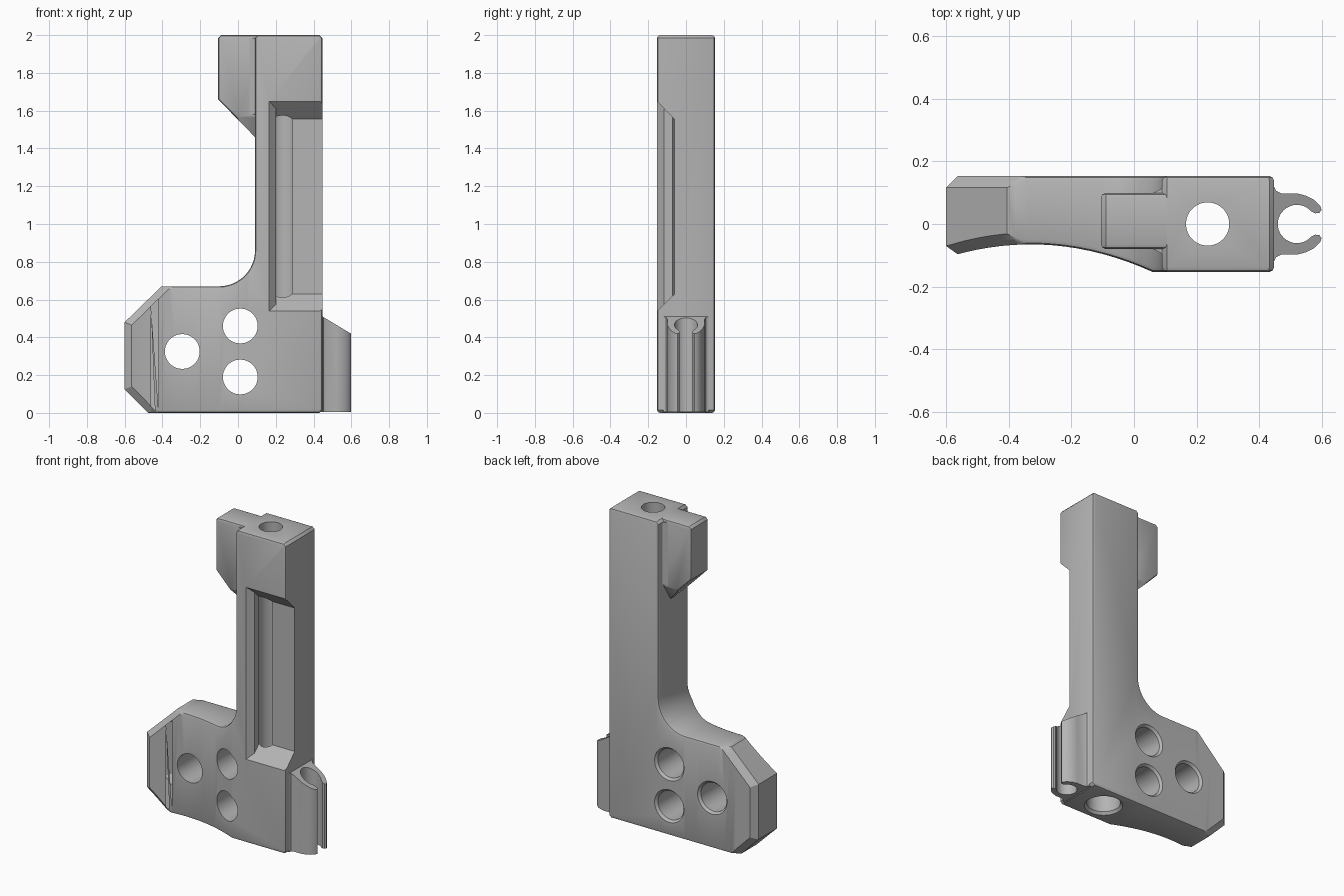
import bpy, bmesh
from math import sin, cos, pi, radians
from mathutils import Vector

scene_cube = bpy.data.objects.get("Cube")
if scene_cube:
    bpy.data.objects.remove(scene_cube, do_unlink=True)

grey = bpy.data.materials.new("matte grey")
grey.use_nodes = True
colour = (0.46, 0.46, 0.46, 1)
grey.diffuse_color = colour
grey.node_tree.nodes["Principled BSDF"].inputs["Base Color"].default_value = colour

HALF = 0.153   # half thickness of the column
SMALL = 0.015  # rounding of ordinary edges
BIG = 0.037    # chamfer round the outer end of the base


def loft_mesh(rings):
    """Closed bmesh through rings of equal point count."""
    bm = bmesh.new()
    loops = [[bm.verts.new(p) for p in ring] for ring in rings]
    for a, b in zip(loops, loops[1:]):
        for i in range(len(a)):
            j = (i + 1) % len(a)
            bm.faces.new((a[i], a[j], b[j], b[i]))
    bm.faces.new(loops[0])
    bm.faces.new(loops[-1])
    bmesh.ops.recalc_face_normals(bm, faces=bm.faces)
    return bm


def make(name, bm):
    mesh = bpy.data.meshes.new(name)
    bm.to_mesh(mesh)
    bm.free()
    mesh.materials.append(grey)
    ob = bpy.data.objects.new(name, mesh)
    bpy.context.collection.objects.link(ob)
    return ob


def activate(ob):
    bpy.ops.object.select_all(action='DESELECT')
    ob.select_set(True)
    bpy.context.view_layer.objects.active = ob


def smooth(ob):
    activate(ob)
    bpy.ops.object.shade_smooth_by_angle(angle=radians(30))


def cut(ob, cutter):
    cutter.hide_render = True
    mod = ob.modifiers.new("cut", 'BOOLEAN')
    mod.operation = 'DIFFERENCE'
    mod.solver = 'EXACT'
    mod.object = cutter
    activate(ob)
    bpy.ops.object.modifier_apply(modifier=mod.name)
    bpy.data.objects.remove(cutter, do_unlink=True)


def inset(pts, dist):
    """Move each edge of a counter-clockwise outline inward by its own distance."""
    out = []
    for i, p in enumerate(pts):
        e1 = (p - pts[i - 1]).normalized()
        e2 = (pts[(i + 1) % len(pts)] - p).normalized()
        n1, n2 = Vector((-e1.y, e1.x)), Vector((-e2.y, e2.x))
        d1, d2 = dist[i - 1], dist[i]
        det = n1.x * n2.y - n1.y * n2.x
        if abs(det) < 1e-4:
            move = n1 * d1
        else:
            move = Vector((d1 * n2.y - d2 * n1.y, n1.x * d2 - n2.x * d1)) / det
        out.append(p + move)
    return out


def slab(outline, dist, y0, y1):
    """Extrude an x-z outline along y with softened front and back rims."""
    pts = [Vector(p) for p in outline]
    depth = [max(dist[i - 1], dist[i]) for i in range(len(pts))]

    def mid(d):
        return d * (0.5 if d == BIG else 0.29)

    layers = [(dist, [0] * len(pts)),
              ([mid(d) for d in dist], [mid(d) for d in depth]),
              ([0] * len(pts), depth)]
    front, back = [], []
    for ins, dep in layers:
        shape = inset(pts, ins)
        front.append([(p.x, y0 + d, p.y) for p, d in zip(shape, dep)])
        back.insert(0, [(p.x, y1 - d, p.y) for p, d in zip(shape, dep)])
    return loft_mesh(front + back)


def circle(r, u, v, n=48):
    return [(u + r * cos(2 * pi * i / n), v + r * sin(2 * pi * i / n)) for i in range(n)]


# Body: column and base in one outline, with a fillet in the corner
R, S = 0.447, SMALL
outline = [(-0.477, 0), (-0.43, 0), (R - S, 0), (R, S), (R, 2 - S), (R - S, 2),
           (0.09 + S, 2), (0.09, 2 - S)]
outline += [(-0.1 + 0.19 * cos(a), 0.86 + 0.19 * sin(a))
            for a in [-pi / 2 * k / 12 for k in range(13)]]
outline += [(-0.36, 0.67), (-0.405, 0.67), (-0.6, 0.48), (-0.6, 0.125)]
dist = [SMALL] * (len(outline) - 3) + [BIG] * 3
bm = slab(outline, dist, -HALF, HALF)

# Hollow the front of the base
for k in range(16):
    geom = bm.verts[:] + bm.edges[:] + bm.faces[:]
    bmesh.ops.bisect_plane(bm, geom=geom, dist=1e-5,
                           plane_co=(-0.541 + 0.04 * k, 0, 0), plane_no=(1, 0, 0))
for v in bm.verts:
    if v.co.y < 0:
        v.co.y += max(0, HALF - 0.065 - 0.58 * (v.co.x + 0.33) ** 2)
body = make("body", bm)

# Three cross holes, countersunk at the back
for x, z in [(-0.295, 0.325), (0.012, 0.46), (0.012, 0.19)]:
    steps = [(-0.3, 0.092), (HALF - S, 0.092), (HALF + S, 0.118)]
    cut(body, make("hole_cutter", loft_mesh(
        [[(a, y, b) for a, b in circle(r, x, z)] for y, r in steps])))

# Stepped bore down the column
steps = [(-0.02, 0.13), (0.017, 0.1), (0.42, 0.1), (0.44, 0.08),
         (1.6, 0.08), (1.61, 0.069), (2.1, 0.069)]
cut(body, make("bore_cutter", loft_mesh(
    [[(a, b, z) for a, b in circle(r, 0.235, 0)] for z, r in steps])))

# Sloped pocket in the front of the column, open to the side
levels = [(-0.193, 0.125, 0.5, 1.69), (-0.117, 0.2, 0.575, 1.612),
          (-0.06, 0.2, 0.63, 1.555)]
cut(body, make("pocket_cutter", loft_mesh(
    [[(x, y, lo), (0.7, y, lo), (0.7, y, hi), (x, y, hi)] for y, x, lo, hi in levels])))
smooth(body)

# Tab at the top, tapering below
tab = [(-0.105, 1.66), (0.09, 1.46), (0.13, 1.46), (0.13, 2 - S / 2),
       (0.12, 2), (-0.09, 2), (-0.105, 2 - S)]
bm = slab(tab, [SMALL] * len(tab), -0.08, 0.099)
for y, side in [(-0.08, -1), (0.099, 1)]:
    cutting = bmesh.ops.bisect_plane(
        bm, geom=bm.verts[:] + bm.edges[:] + bm.faces[:], clear_outer=True,
        plane_co=(0, y, 1.57), plane_no=(0, side * 0.11, -0.07))
    edges = [e for e in cutting["geom_cut"] if isinstance(e, bmesh.types.BMEdge)]
    bmesh.ops.holes_fill(bm, edges=edges)
smooth(make("top_tab", bm))

# Small flares where the tab meets the column
for name, y, side in [("front_flare", -0.08, -1), ("back_flare", 0.099, 1)]:
    plan = [(0.06, y), (0.085, y + side * 0.012), (0.1, y + side * 0.035),
            (0.11, y + side * 0.035), (0.11, y - side * 0.02), (0.06, y - side * 0.02)]
    smooth(make(name, loft_mesh([[(a, b, z) for a, b in plan] for z in (1.58, 1.985)])))

# Open clip on the side of the base
half = [(0.42, 0.125), (0.447, 0.12), (0.453, 0.106), (0.47, 0.098), (0.52, 0.098),
        (0.55, 0.09), (0.575, 0.077), (0.594, 0.058), (0.599, 0.045), (0.592, 0.036),
        (0.579, 0.034)]
half += [(0.52 + 0.061 * cos(a), 0.061 * sin(a))
         for a in [radians(42 + 138 * k / 14) for k in range(14)]]
plan = half + [(0.459, 0)] + [(x, -y) for x, y in reversed(half)]
rings = [[(x, y, 0.004) for x, y in plan],
         [(x, y, 0.51 - 0.6 * (x - R)) for x, y in plan]]
smooth(make("side_clip", loft_mesh(rings)))
